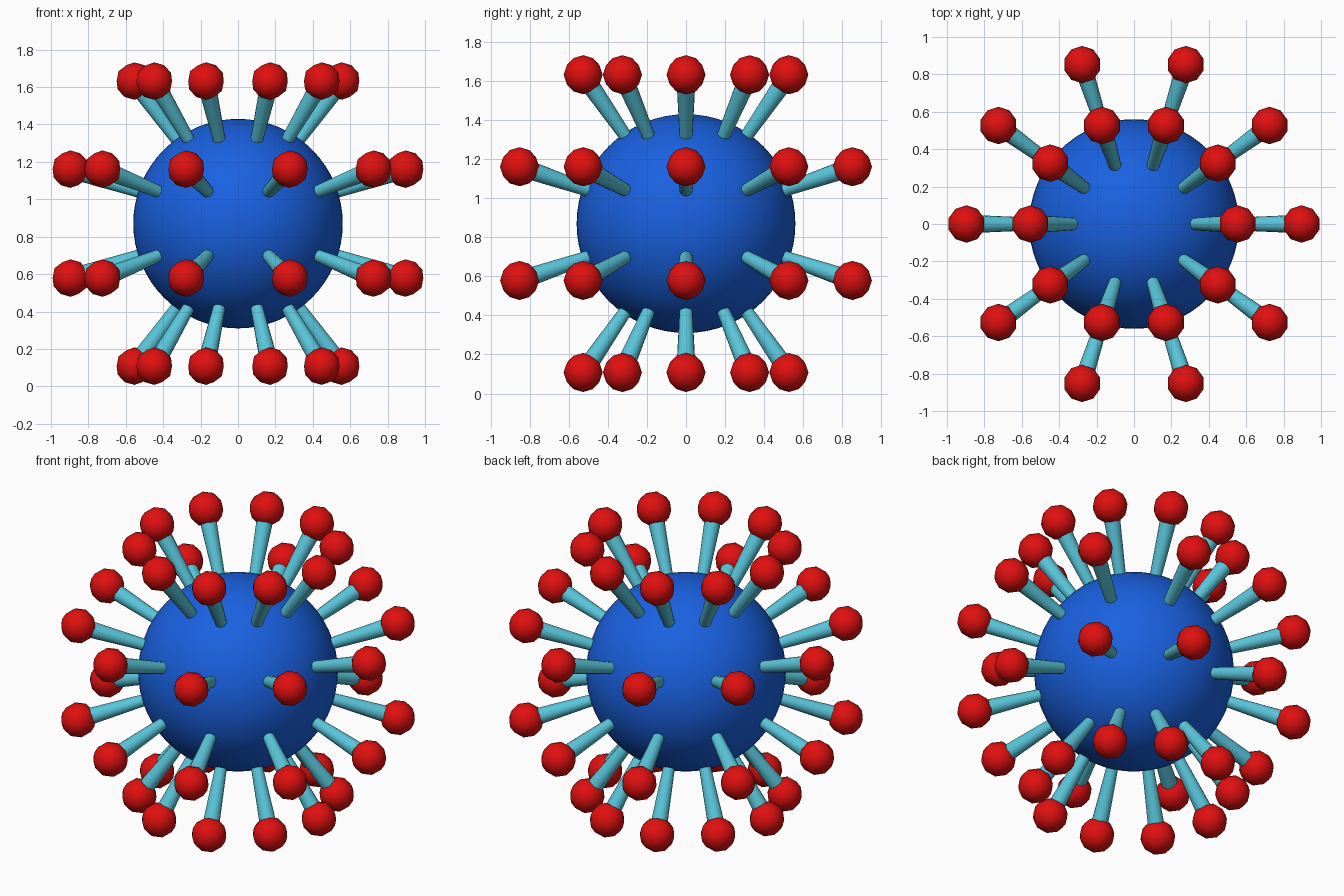
import bpy
from math import radians, cos, sin
from mathutils import Vector

if "Cube" in bpy.data.objects:
    bpy.data.objects.remove(bpy.data.objects["Cube"])

CENTRE = Vector((0, 0, 0.87))


def material(name, rgb):
    m = bpy.data.materials.new(name)
    m.diffuse_color = (*rgb, 1)
    m.use_nodes = True
    m.node_tree.nodes["Principled BSDF"].inputs["Base Color"].default_value = m.diffuse_color
    return m


BLUE = material("core_blue", (0.01, 0.12, 0.75))
CYAN = material("stalk_cyan", (0.10, 0.56, 0.70))
RED = material("tip_red", (0.75, 0.005, 0.005))


def finish(name, mat):
    ob = bpy.context.object
    ob.name = name
    ob.data.materials.append(mat)
    bpy.ops.object.shade_smooth_by_angle(angle=radians(40))
    return ob


def spike(name, direction):
    # Stalk flares outward from the core surface to the ball
    rot = direction.to_track_quat('Z', 'Y').to_euler()
    bpy.ops.mesh.primitive_cone_add(vertices=16, radius1=0.031, radius2=0.048, depth=0.40,
                                    location=CENTRE + direction * 0.70, rotation=rot)
    finish("stalk_" + name, CYAN)
    # Low-poly ball at the end
    bpy.ops.mesh.primitive_ico_sphere_add(subdivisions=2, radius=0.1,
                                          location=CENTRE + direction * 0.942)
    finish("ball_" + name, RED)


# Round core
bpy.ops.mesh.primitive_uv_sphere_add(segments=64, ring_count=32, radius=0.56, location=CENTRE)
finish("core", BLUE)

# Four rings of ten spikes
for row, elevation in enumerate((-54, -18, 18, 54)):
    for col in range(10):
        e, a = radians(elevation), radians(36 * col)
        spike(f"{row}_{col}", Vector((cos(e) * cos(a), cos(e) * sin(a), sin(e))))
